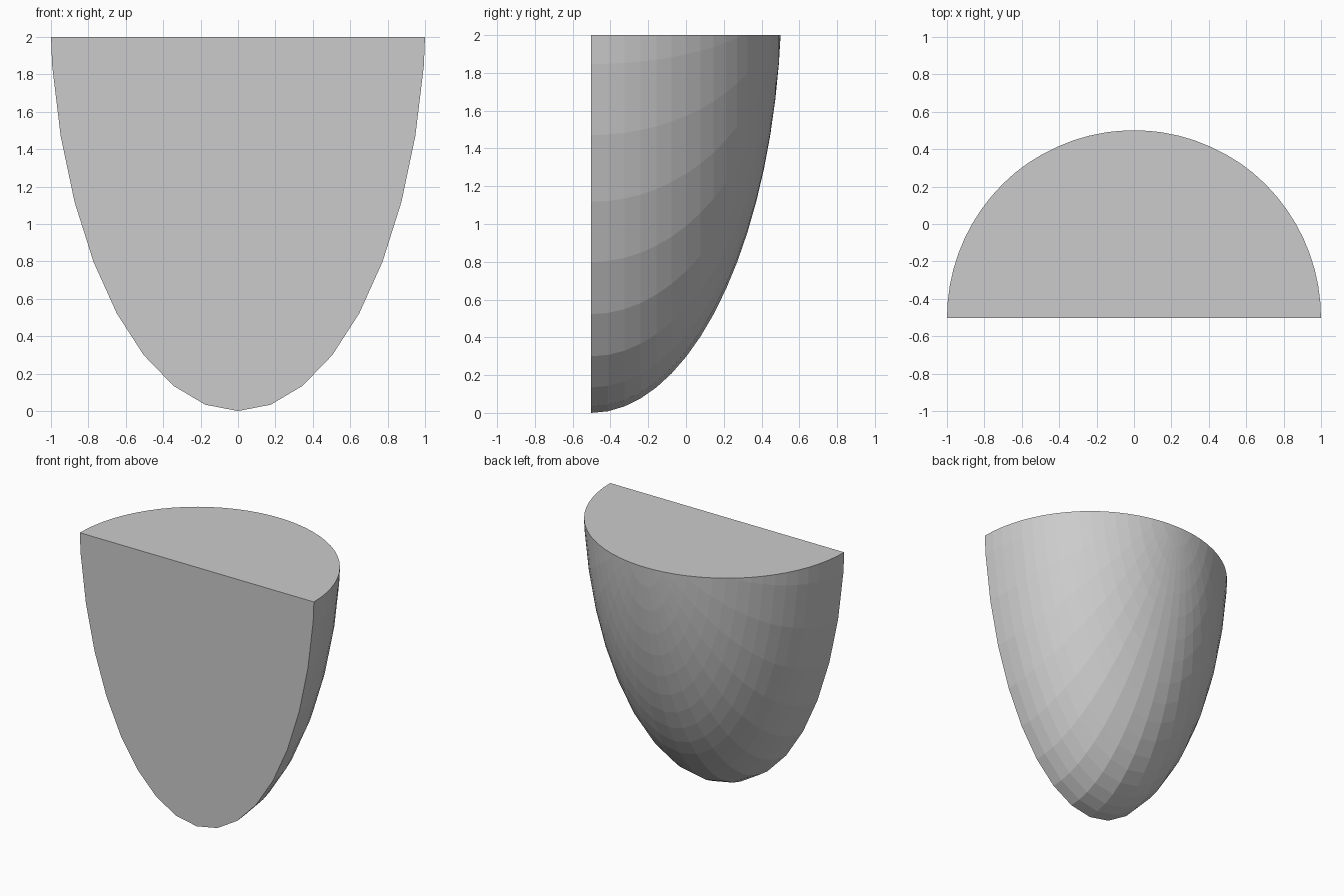
import bpy, bmesh, math
from mathutils import Matrix, Vector

if "Cube" in bpy.data.objects:
    bpy.data.objects.remove(bpy.data.objects["Cube"])

R, H, TOP = 1.009, 2.235, 2.0      # round radius, half height of ellipsoid, flat top level
FRONT = -0.502                     # y of the flat front face

# Ellipsoid with its pole pointing backwards
bm = bmesh.new()
bmesh.ops.create_uvsphere(bm, u_segments=36, v_segments=36, radius=1)
bmesh.ops.transform(bm, verts=bm.verts[:], matrix=(
    Matrix.Translation((0, FRONT, H))
    @ Matrix.Diagonal((R, R, H, 1))
    @ Matrix.Rotation(math.radians(90), 4, 'X')))


# Slice away everything on the normal side and cap the opening
def slice_off(co, no):
    bmesh.ops.bisect_plane(bm, geom=bm.verts[:] + bm.edges[:] + bm.faces[:], dist=1e-5,
                           plane_co=Vector(co), plane_no=Vector(no), clear_outer=True)
    bmesh.ops.holes_fill(bm, edges=[e for e in bm.edges if e.is_boundary], sides=0)


slice_off((0, 0, TOP), (0, 0, 1))
slice_off((0, FRONT, 0), (0, -1, 0))
bmesh.ops.recalc_face_normals(bm, faces=bm.faces[:])

mesh = bpy.data.meshes.new("half_bowl")
bm.to_mesh(mesh)
bm.free()
bpy.context.collection.objects.link(bpy.data.objects.new("half_bowl", mesh))
